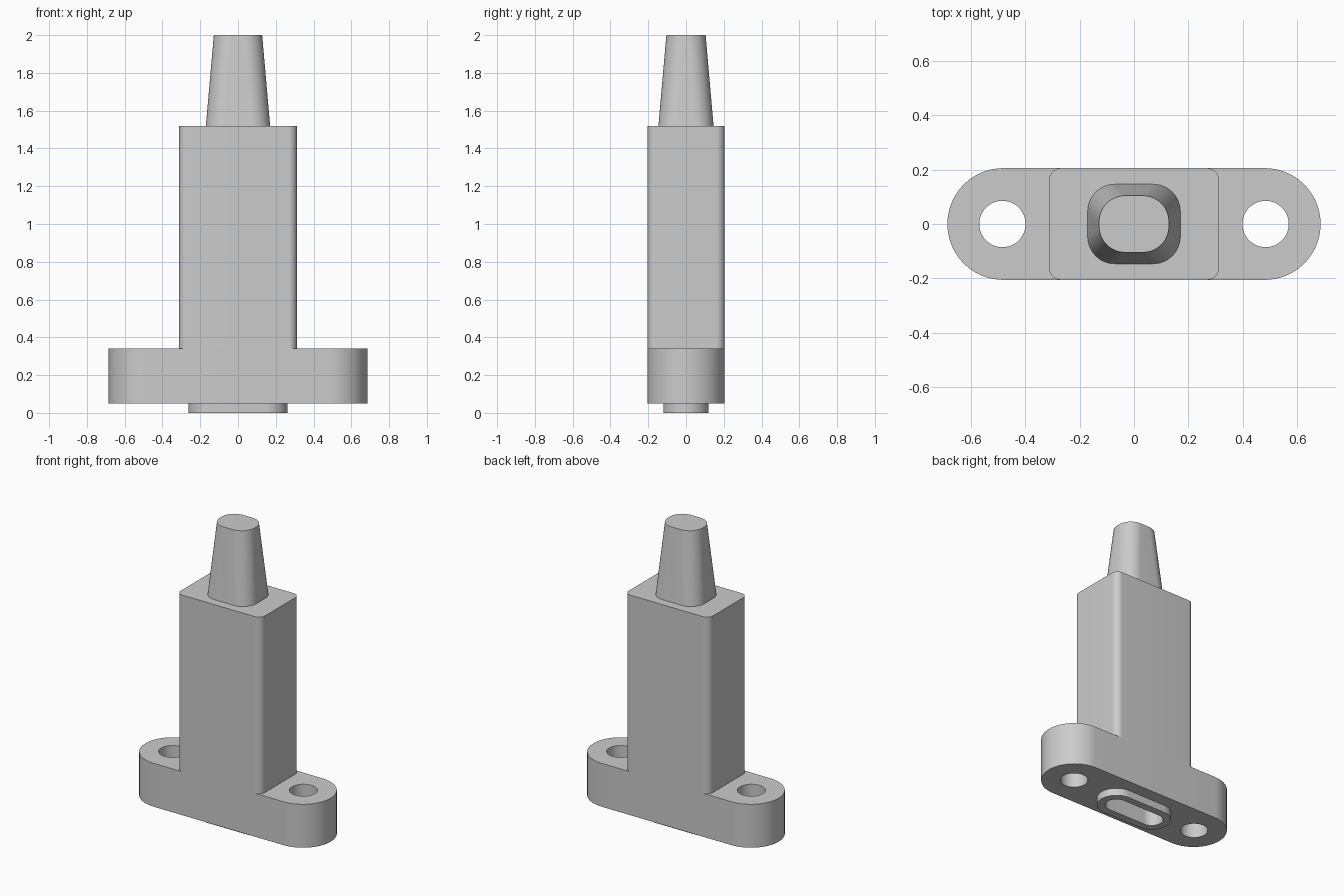
import bpy, bmesh, math

if "Cube" in bpy.data.objects:
    bpy.data.objects.remove(bpy.data.objects["Cube"], do_unlink=True)

grey = bpy.data.materials.new("light grey")
grey.use_nodes = True
colour = (0.6, 0.6, 0.6, 1)
grey.diffuse_color = colour
grey.node_tree.nodes["Principled BSDF"].inputs["Base Color"].default_value = colour


def outline(hx, hy, r, steps=16):
    """Rounded rectangle given by half sizes and corner radius."""
    points = []
    for corner, (sx, sy) in enumerate([(1, 1), (-1, 1), (-1, -1), (1, -1)]):
        for i in range(steps + 1):
            a = (corner + i / steps) * math.pi / 2
            points.append((sx * (hx - r) + r * math.cos(a),
                           sy * (hy - r) + r * math.sin(a)))
    return points


def loft(name, bottom, top, z0, z1, x=0):
    """Solid between two matching rounded outlines."""
    bm = bmesh.new()
    rings = [[bm.verts.new((px + x, py, z)) for px, py in outline(*shape)]
             for shape, z in ((bottom, z0), (top, z1))]
    n = len(rings[0])
    for i in range(n):
        j = (i + 1) % n
        bm.faces.new((rings[0][i], rings[0][j], rings[1][j], rings[1][i]))
    bm.faces.new(rings[0][::-1])
    bm.faces.new(rings[1])
    bmesh.ops.remove_doubles(bm, verts=bm.verts, dist=1e-5)
    mesh = bpy.data.meshes.new(name)
    bm.to_mesh(mesh)
    bm.free()
    mesh.materials.append(grey)
    obj = bpy.data.objects.new(name, mesh)
    bpy.context.collection.objects.link(obj)
    return obj


def activate(obj):
    bpy.ops.object.select_all(action='DESELECT')
    obj.select_set(True)
    bpy.context.view_layer.objects.active = obj


def cut(obj, shape, z0, z1, x=0):
    cutter = loft("cutter", shape, shape, z0, z1, x)
    cutter.hide_render = True
    mod = obj.modifiers.new("cut", 'BOOLEAN')
    mod.operation = 'DIFFERENCE'
    mod.solver = 'EXACT'
    mod.object = cutter
    activate(obj)
    bpy.ops.object.modifier_apply(modifier=mod.name)
    bpy.data.objects.remove(cutter, do_unlink=True)


# Mounting flange with two screw holes
flange_shape = (0.685, 0.205, 0.205)
flange = loft("mounting_flange", flange_shape, flange_shape, 0.05, 0.34)
for side in (-1, 1):
    cut(flange, (0.085, 0.085, 0.085), -0.1, 0.5, side * 0.483)

# Raised rim below, with a slot running up into the flange
rim_shape = (0.262, 0.12, 0.12)
slot_shape = (0.212, 0.07, 0.07)
rim = loft("slot_rim", rim_shape, rim_shape, 0, 0.05)
for part in (flange, rim):
    cut(part, slot_shape, -0.1, 0.5)

# Upright housing and tapered cable sleeve
body_shape = (0.312, 0.205, 0.045)
body = loft("housing", body_shape, body_shape, 0.34, 1.52)
sleeve = loft("tapered_sleeve", (0.17, 0.146, 0.1), (0.128, 0.104, 0.095), 1.52, 2)

for part in (flange, rim, body, sleeve):
    activate(part)
    bpy.ops.object.shade_smooth_by_angle(angle=math.radians(30))
